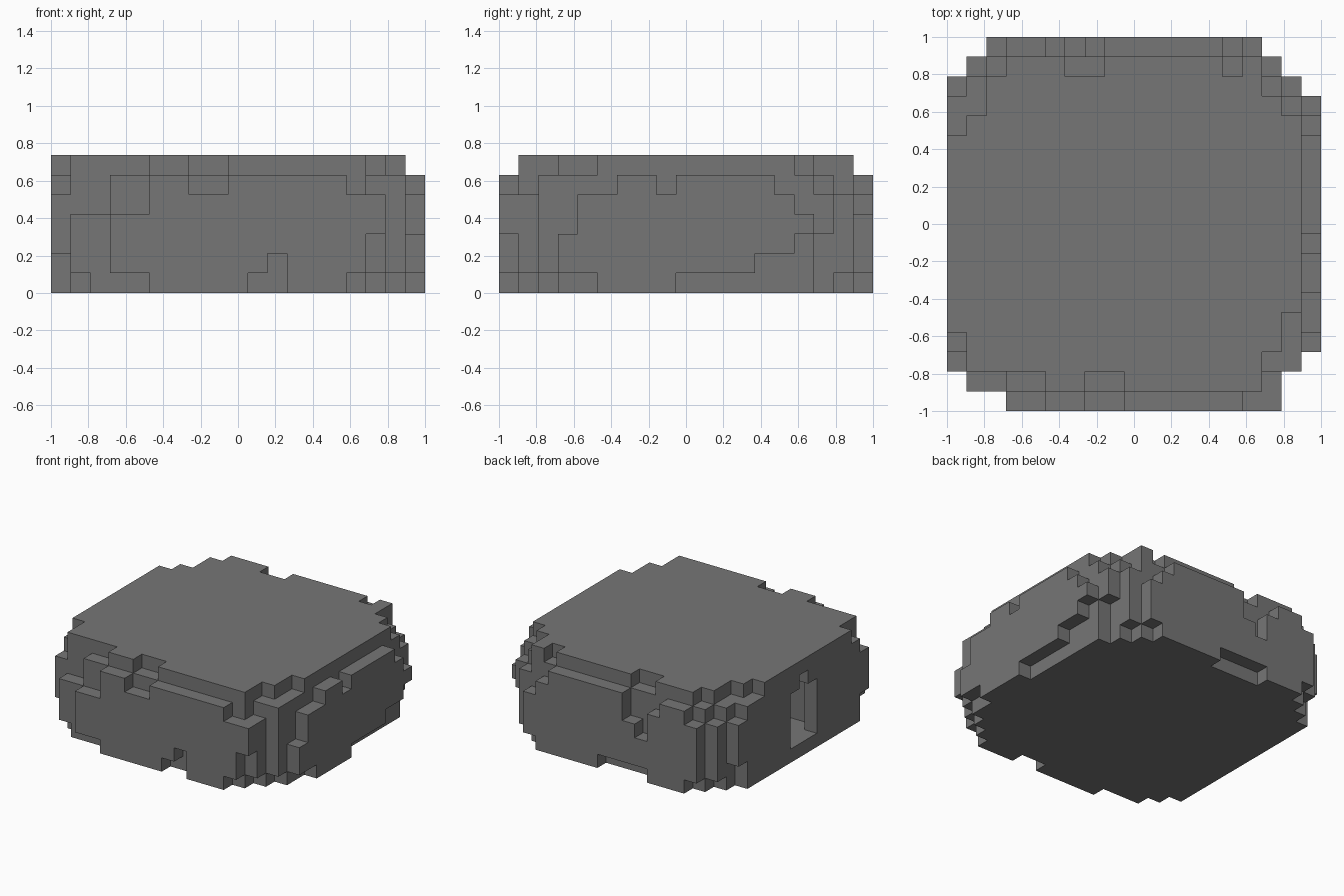
import bpy
import bmesh
from mathutils import Vector

default_cube = bpy.data.objects.get("Cube")
if default_cube:
    bpy.data.objects.remove(default_cube, do_unlink=True)

COUNT = 19
CELL = 2 / COUNT

stone = bpy.data.materials.new("stone_grey")
stone.use_nodes = True
grey = (0.18, 0.18, 0.18, 1)
stone.diffuse_color = grey
shader = next(n for n in stone.node_tree.nodes if n.type == 'BSDF_PRINCIPLED')
shader.inputs["Base Color"].default_value = grey
shader.inputs["Roughness"].default_value = 0.9

# Every part is a group of grid blocks; a block belongs to one part
blocks = {}


def fill(part, xs, ys, zs):
    for x in range(*xs):
        for y in range(*ys):
            for z in range(*zs):
                blocks.setdefault((x, y, z), part)


def carve(xs, ys, zs):
    for x in range(*xs):
        for y in range(*ys):
            for z in range(*zs):
                blocks.pop((x, y, z), None)


def panel(part, axis, layer, runs):
    """One-block-thick side panel; each run is (start, end, bottom, top)."""
    depth = (layer, layer + 1)
    for start, end, bottom, top in runs:
        along = (start, end)
        xs, ys = (along, depth) if axis == 'X' else (depth, along)
        fill(part, xs, ys, (bottom, top))


# Main body, stepped in at the corners
body_height = (0, 6)
for xs, ys in (((3, 16), (1, 18)), ((2, 3), (2, 18)), ((1, 2), (2, 17)),
               ((16, 17), (2, 17)), ((17, 18), (3, 16))):
    fill("body", xs, ys, body_height)

# Broken stones on the rounded corners
panel("front_corner_stones", 'X', 1, ((1, 2, 1, 4), (2, 3, 0, 4), (16, 17, 1, 5)))
panel("back_corner_stones", 'X', 17, ((1, 2, 1, 5), (16, 17, 1, 5)))
panel("side_corner_stones", 'Y', 17, ((2, 3, 1, 6), (16, 17, 3, 5)))

# Top slab, one block thick, with chips in its rim
for xs, ys in (((0, 1), (4, 14)), ((1, 2), (2, 15)), ((2, 3), (2, 17)),
               ((3, 5), (2, 18)), ((5, 16), (1, 18)), ((16, 17), (3, 16)),
               ((17, 18), (5, 15))):
    fill("top_slab", xs, ys, (6, 7))
for xs, row in (((7, 9), 1), ((6, 8), 17), ((14, 15), 17)):
    carve(xs, (row, row + 1), (6, 7))

# Ragged outer layer on each side
panel("front_layer", 'X', 0, (
    (3, 5, 1, 4), (5, 7, 0, 6), (7, 9, 0, 5), (9, 10, 0, 6), (10, 11, 1, 6),
    (11, 12, 2, 6), (12, 15, 0, 6), (15, 16, 1, 5), (16, 17, 3, 5)))
panel("back_layer", 'X', 18, (
    (2, 3, 1, 5), (3, 5, 0, 6), (5, 6, 0, 5), (6, 7, 1, 3), (7, 8, 1, 4),
    (8, 10, 1, 6), (10, 14, 0, 6), (14, 15, 0, 5), (15, 16, 1, 4)))
panel("left_layer", 'Y', 18, (
    (3, 4, 1, 3), (4, 5, 1, 5), (5, 6, 0, 5), (6, 8, 0, 6), (8, 9, 0, 5),
    (9, 13, 1, 6), (13, 14, 2, 6), (14, 15, 2, 5), (15, 16, 3, 4)))
panel("right_layer", 'Y', 0, ((2, 3, 2, 5), (3, 16, 0, 6), (16, 17, 2, 5)))

# Doorway in the right side, opening into a small chamber
carve((0, 1), (8, 11), (1, 5))
carve((0, 1), (9, 10), (5, 6))
carve((1, 4), (7, 12), (1, 6))


def block_face(cell, axis, side):
    """Four corners of one face of a block, wound to face outward."""
    u, v = (axis + 1) % 3, (axis + 2) % 3
    corners = []
    for du, dv in ((0, 0), (1, 0), (1, 1), (0, 1)):
        corner = list(cell)
        corner[axis] += side
        corner[u] += du
        corner[v] += dv
        corners.append(tuple(corner))
    return corners if side else corners[::-1]


def build(part):
    bm = bmesh.new()
    verts = {}
    for cell, owner in blocks.items():
        if owner != part:
            continue
        for axis in range(3):
            for side in (0, 1):
                neighbour = list(cell)
                neighbour[axis] += 2 * side - 1
                if tuple(neighbour) in blocks:
                    continue
                loop = []
                for p in block_face(cell, axis, side):
                    if p not in verts:
                        centre = Vector((COUNT / 2, COUNT / 2, 0))
                        verts[p] = bm.verts.new((Vector(p) - centre) * CELL)
                    loop.append(verts[p])
                bm.faces.new(loop)
    # Merge neighbouring coplanar squares into clean flat faces
    bmesh.ops.dissolve_limit(bm, angle_limit=0.01, verts=bm.verts[:],
                             edges=bm.edges[:])
    mesh = bpy.data.meshes.new(part)
    bm.to_mesh(mesh)
    bm.free()
    mesh.materials.append(stone)
    bpy.context.collection.objects.link(bpy.data.objects.new(part, mesh))


for part_name in sorted(set(blocks.values())):
    build(part_name)
